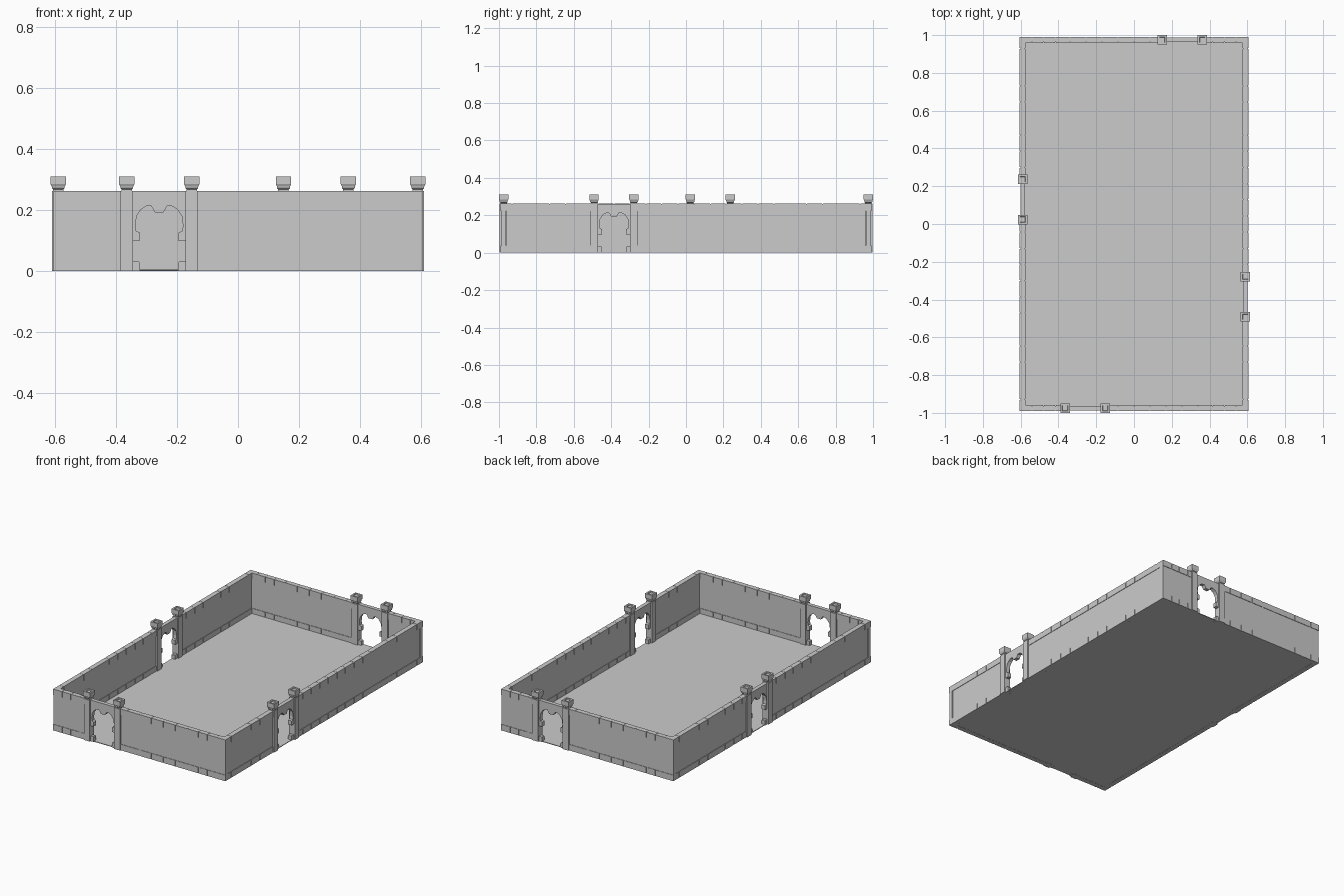
import bpy, bmesh
from math import radians
from mathutils import Matrix

if "Cube" in bpy.data.objects:
    bpy.data.objects.remove(bpy.data.objects["Cube"])

H = 0.262            # wall height
CORE, BAND = 0.0125, 0.0155   # half thickness of wall core and trim bands
BAND_H, GAP = 0.038, 0.005
POST, POST_OFF = 0.021, 0.1065


def finish(name, bm, mat):
    bmesh.ops.recalc_face_normals(bm, faces=bm.faces)
    me = bpy.data.meshes.new(name)
    bm.to_mesh(me)
    bm.free()
    ob = bpy.data.objects.new(name, me)
    ob.matrix_world = mat
    bpy.context.collection.objects.link(ob)
    return ob


def box(bm, x0, x1, y0, y1, z0, z1):
    m = Matrix.Translation(((x0 + x1) / 2, (y0 + y1) / 2, (z0 + z1) / 2)) \
        @ Matrix.Diagonal((x1 - x0, y1 - y0, z1 - z0, 1))
    bmesh.ops.create_cube(bm, size=1, matrix=m)


def square_stack(bm, cx, profile):
    """Square rings of (half width, z) joined into one solid."""
    rings = [[bm.verts.new((cx + sx * r, sy * r, z))
              for sx, sy in ((-1, -1), (1, -1), (1, 1), (-1, 1))] for r, z in profile]
    for a, b in zip(rings, rings[1:]):
        for i in range(4):
            j = (i + 1) % 4
            bm.faces.new((a[i], a[j], b[j], b[i]))
    bm.faces.new(rings[0])
    bm.faces.new(rings[-1])


def wall_run(name, a, b, ticks, mat):
    """Wall core with split trim bands along the top and bottom."""
    bm = bmesh.new()
    box(bm, a, b, -CORE, CORE, 0, H - 0.001)
    cuts = [t for t in ticks if a + 0.02 < t < b - 0.02]
    starts = [a] + [t + GAP / 2 for t in cuts]
    ends = [t - GAP / 2 for t in cuts] + [b]
    for s, e in zip(starts, ends):
        box(bm, s, e, -BAND, BAND, 0, BAND_H)
        box(bm, s, e, -BAND, BAND, H - BAND_H, H)
    finish(name, bm, mat)


# right half of the gate opening: (half width, z), with quoin teeth and keystone
OPENING = [(0.064, 0), (0.064, 0.028), (0.068, 0.032), (0.086, 0.032), (0.086, 0.098),
           (0.064, 0.098), (0.064, 0.126), (0.076, 0.13), (0.078, 0.15), (0.074, 0.18),
           (0.06, 0.201), (0.042, 0.212), (0.026, 0.212), (0.014, 0.192)]

POST_PROFILE = [(POST, 0), (POST, H), (0.017, H), (0.017, 0.267), (0.021, 0.271),
                (0.021, 0.276), (0.025, 0.284), (0.025, 0.31), (0.015, 0.31), (0.013, 0.304)]


def gate(name, c, mat):
    # arched panel
    bm = bmesh.new()
    pts = [(0.1, H - 0.001), (0.1, 0)] + OPENING
    pts = pts + [(-x, z) for x, z in reversed(pts)]
    face = bm.faces.new([bm.verts.new((c + x, -0.012, z)) for x, z in pts])
    ext = bmesh.ops.extrude_face_region(bm, geom=[face], use_keep_orig=True)
    bmesh.ops.translate(bm, vec=(0, 0.024, 0),
                        verts=[v for v in ext["geom"] if isinstance(v, bmesh.types.BMVert)])
    finish(name + "_arch", bm, mat)
    # posts with stepped caps
    bm = bmesh.new()
    for s in (-1, 1):
        square_stack(bm, c + s * POST_OFF, POST_PROFILE)
    finish(name + "_posts", bm, mat)


short_ticks = [s * t for t in (0.085, 0.17, 0.255, 0.34, 0.415, 0.48, 0.54) for s in (-1, 1)] + [0]
long_ticks = [s * t for t in (0.043, 0.13, 0.213, 0.3, 0.385, 0.47, 0.645, 0.73, 0.93) for s in (-1, 1)]

# name, turn, distance from centre, half length, gate centre, trim joints
SIDES = [("front", 0, 0.975, 0.605, -0.2585, short_ticks),
         ("right", 90, 0.5895, 0.9595, -0.385, long_ticks),
         ("back", 180, 0.975, 0.605, -0.2555, short_ticks),
         ("left", 270, 0.5895, 0.9595, -0.13, long_ticks)]

for name, turn, dist, half, c, ticks in SIDES:
    mat = Matrix.Rotation(radians(turn), 4, 'Z') @ Matrix.Translation((0, -dist, 0))
    ticks = sorted(ticks)
    wall_run(name + "_wall_a", -half, c - POST_OFF - POST, ticks, mat)
    wall_run(name + "_wall_b", c + POST_OFF + POST, half, ticks, mat)
    gate(name + "_gate", c, mat)

# courtyard floor
bm = bmesh.new()
box(bm, -0.6, 0.6, -0.985, 0.985, 0.001, 0.005)
finish("floor", bm, Matrix.Identity(4))
